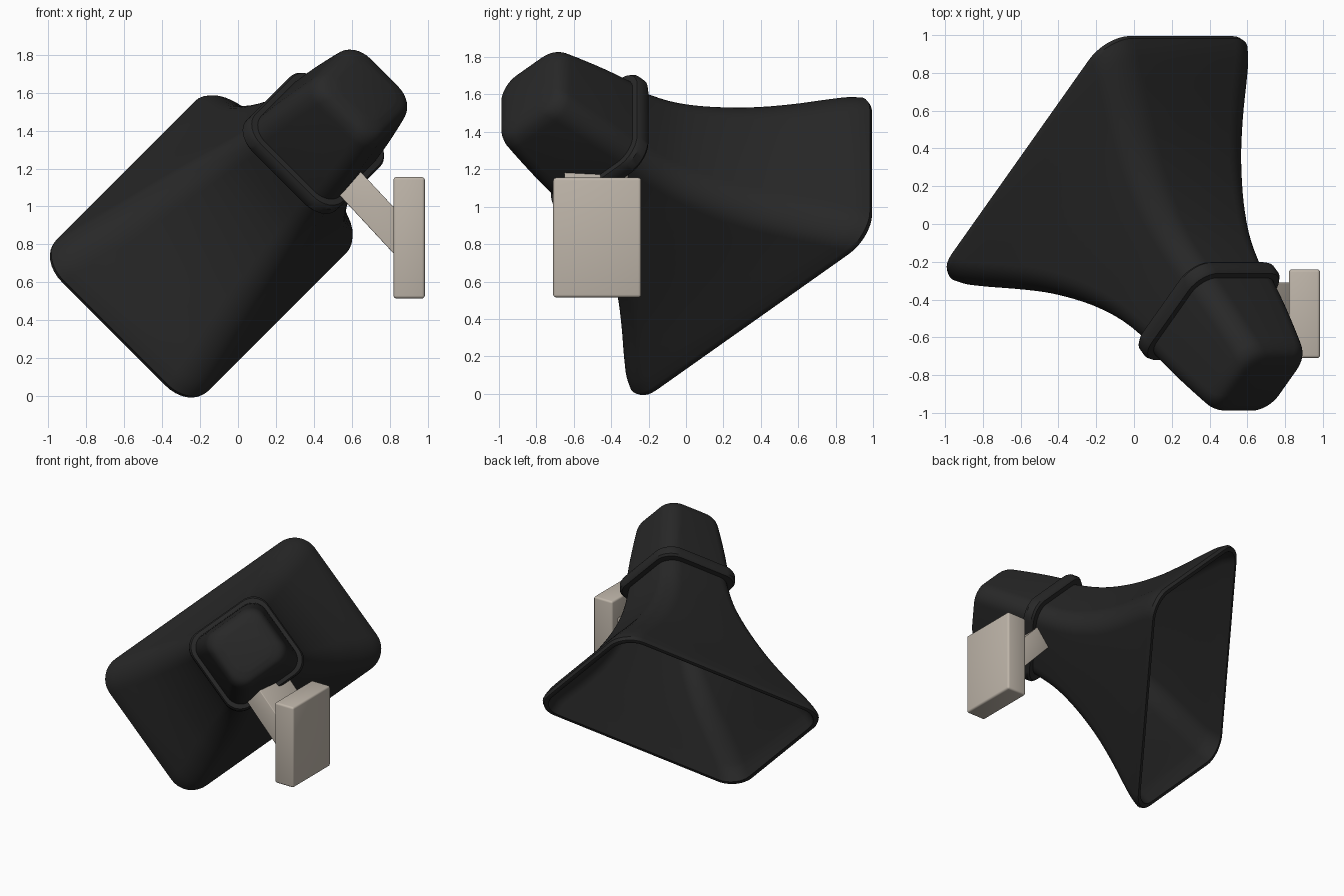
import bpy, bmesh, math
from mathutils import Vector

if "Cube" in bpy.data.objects:
    bpy.data.objects.remove(bpy.data.objects["Cube"])


def material(name, rgb):
    m = bpy.data.materials.new(name)
    m.diffuse_color = (*rgb, 1)
    m.use_nodes = True
    m.node_tree.nodes["Principled BSDF"].inputs["Base Color"].default_value = m.diffuse_color
    return m


BLACK = material("black plastic", (0.021, 0.021, 0.021))
BEIGE = material("beige bracket", (0.52, 0.465, 0.40))

# Tilted horn frame: U = short side, V = long side, N = from mouth to back
U = Vector((1, 0, -1)).normalized()
V = Vector((0.5, math.sqrt(0.5), 0.5))
N = Vector((0.5, -math.sqrt(0.5), 0.5))


def finish(name, bm, mat, angle=35):
    bmesh.ops.recalc_face_normals(bm, faces=bm.faces)
    me = bpy.data.meshes.new(name)
    bm.to_mesh(me)
    bm.free()
    ob = bpy.data.objects.new(name, me)
    bpy.context.collection.objects.link(ob)
    me.materials.append(mat)
    bpy.ops.object.select_all(action='DESELECT')
    ob.select_set(True)
    bpy.context.view_layer.objects.active = ob
    bpy.ops.object.shade_smooth_by_angle(angle=math.radians(angle))
    return ob


def smooth(sections, steps=4):
    """Catmull-Rom interpolation through the sections."""
    p = [Vector(s) for s in sections]
    out = []
    for i in range(len(p) - 1):
        a, b, c, d = p[max(i - 1, 0)], p[i], p[i + 1], p[min(i + 2, len(p) - 1)]
        for k in range(steps):
            t = k / steps
            out.append(b + 0.5 * t * ((c - a) + t * ((2*a - 5*b + 4*c - d)
                       + t * (3*b - 3*c + d - a))))
    return out + [p[-1]]


def loft(name, sections, close_start=True, close_end=True, angle=35):
    """Skin rounded rectangles given as (n, half u, half v, corner radius)."""
    bm = bmesh.new()
    rings = []
    for n, hu, hv, r in sections:
        cu = -0.697 + 0.036 * min(n / 1.2, 1)   # slight lean of the axis
        centre = U * cu + V * 0.54 + N * n
        ring = []
        for q, (su, sv) in enumerate(((1, 1), (-1, 1), (-1, -1), (1, -1))):
            for k in range(9):
                a = math.pi / 2 * (q + k / 8)
                ring.append(bm.verts.new(
                    centre + U * (su * (hu - r) + r * math.cos(a))
                    + V * (sv * (hv - r) + r * math.sin(a))))
        rings.append(ring)
    for a, b in zip(rings, rings[1:]):
        for i in range(len(a)):
            j = (i + 1) % len(a)
            bm.faces.new((a[i], a[j], b[j], b[i]))
    if close_start:
        bm.faces.new(rings[0])
    if close_end:
        bm.faces.new(rings[-1])
    return finish(name, bm, BLACK, angle)


# Flared horn: outside from throat to mouth, round the lip, back down inside
outer = smooth([(1.18, .285, .285, .12), (.95, .325, .325, .13), (.74, .375, .41, .15),
                (.526, .43, .54, .17), (.35, .478, .68, .18), (.2, .525, .81, .18),
                (.12, .55, .875, .18), (.06, .565, .91, .18)])
lip = [(.035, .56, .902, .175), (.03, .55, .89, .17), (.032, .535, .872, .16), (.06, .525, .86, .155)]
inner = [(n, hu - .04, hv - .045, r - .03) for n, hu, hv, r in reversed(outer[:-4])]
loft("horn", list(outer) + lip + inner)

# Raised collar at the throat
loft("collar", [(1.145, .29, .29, .11), (1.15, .325, .325, .13), (1.165, .335, .335, .13),
                (1.215, .335, .335, .13), (1.235, .325, .325, .13), (1.24, .29, .29, .11)])

# Driver housing behind the collar
loft("driver_housing", smooth([(1.2, .30, .30, .115), (1.4, .28, .28, .115), (1.62, .25, .25, .115),
                               (1.69, .235, .235, .115), (1.73, .205, .205, .11),
                               (1.75, .15, .15, .09)]), angle=60)


def prism(name, profile, y0, y1, bevel):
    """Extrude an x-z outline along y, with softened edges."""
    bm = bmesh.new()
    face = bm.faces.new([bm.verts.new((x, y0, z)) for x, z in profile])
    ext = bmesh.ops.extrude_face_region(bm, geom=[face])
    bmesh.ops.translate(bm, vec=(0, y1 - y0, 0),
                        verts=[g for g in ext["geom"] if isinstance(g, bmesh.types.BMVert)])
    bmesh.ops.bevel(bm, geom=bm.edges[:], offset=bevel, segments=3, profile=0.5, affect='EDGES')
    return finish(name, bm, BEIGE)


# Wall plate and slanted arm
prism("wall_plate", [(.82, .515), (.985, .515), (.985, 1.155), (.82, 1.155)], -.71, -.24, .015)
prism("bracket_arm", [(.52, 1.075), (.635, 1.195), (.85, .965), (.85, .72)], -.65, -.31, .006)
